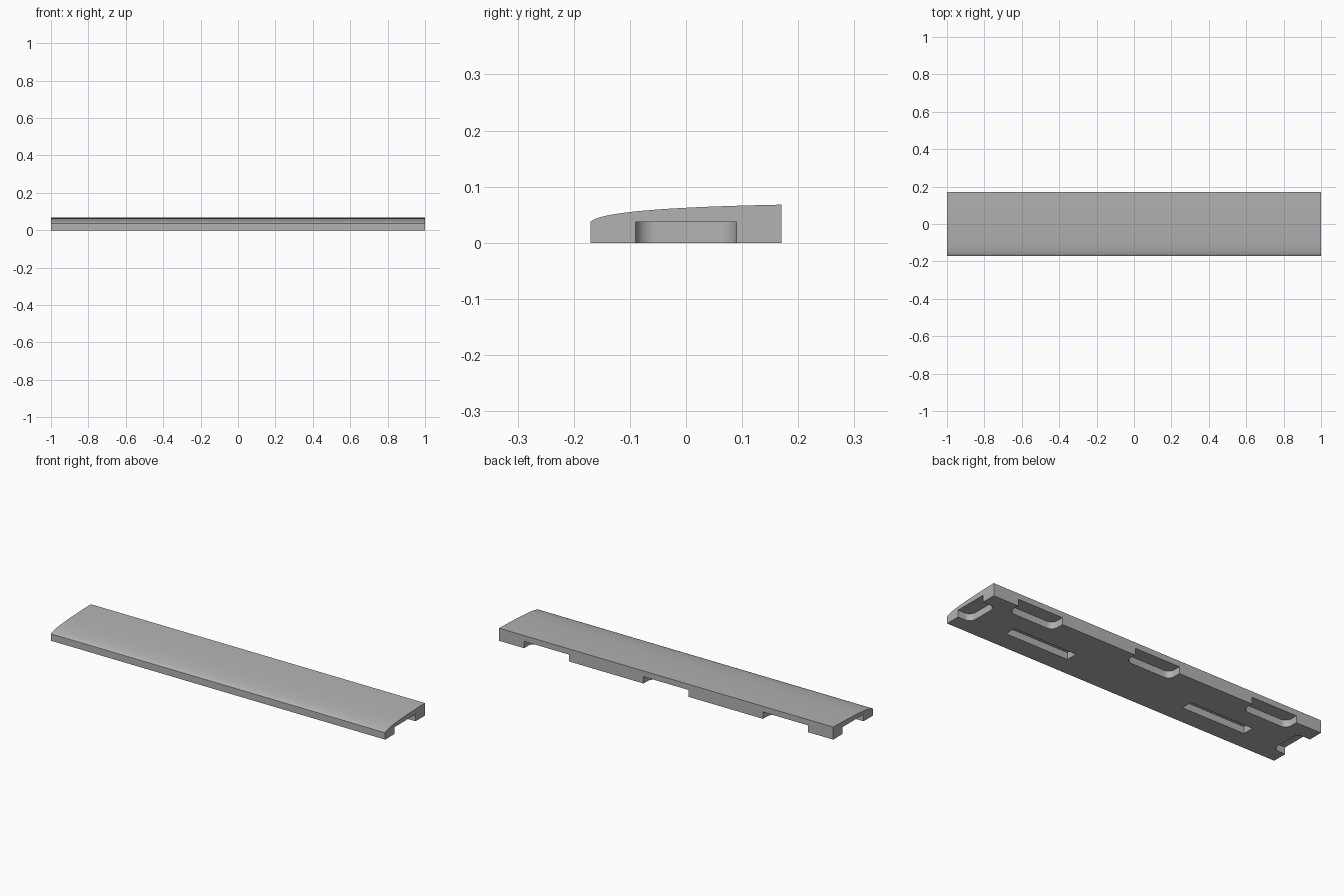
import bpy, bmesh
from mathutils import Vector
from mathutils.geometry import interpolate_bezier

cube = bpy.data.objects.get("Cube")
if cube:
    bpy.data.objects.remove(cube, do_unlink=True)

HALF_X, HALF_Y = 1.0, 0.17
RECESS_Z = 0.037

grey = bpy.data.materials.new("light grey")
grey.use_nodes = True
colour = (0.45, 0.45, 0.45, 1)
grey.diffuse_color = colour
grey.node_tree.nodes["Principled BSDF"].inputs["Base Color"].default_value = colour


def extruded(name, outline, direction):
    """Solid made by sweeping a closed outline along a direction."""
    bm = bmesh.new()
    face = bm.faces.new([bm.verts.new(p) for p in outline])
    swept = bmesh.ops.extrude_face_region(bm, geom=[face])["geom"]
    verts = [v for v in swept if isinstance(v, bmesh.types.BMVert)]
    bmesh.ops.translate(bm, verts=verts, vec=direction)
    bmesh.ops.recalc_face_normals(bm, faces=bm.faces)
    mesh = bpy.data.meshes.new(name)
    bm.to_mesh(mesh)
    bm.free()
    mesh.materials.append(grey)
    obj = bpy.data.objects.new(name, mesh)
    bpy.context.collection.objects.link(obj)
    return obj


def recess(name, x0, x1, y0, y1, radius=0.0):
    """Box cutter from below, with optional rounded vertical corners."""
    low = -0.02
    corners = [(x0, y0, low), (x1, y0, low), (x1, y1, low), (x0, y1, low)]
    obj = extruded(name, corners, (0, 0, RECESS_Z - low))
    if radius:
        bm = bmesh.new()
        bm.from_mesh(obj.data)
        upright = [e for e in bm.edges
                   if abs(e.verts[0].co.z - e.verts[1].co.z) > 0.01]
        bmesh.ops.bevel(bm, geom=upright, offset=radius, segments=8,
                        profile=0.5, affect='EDGES')
        bm.to_mesh(obj.data)
        bm.free()
    obj.hide_render = True
    return obj


# Curved cover plate: arched profile swept along its length
arch = interpolate_bezier(Vector((-HALF_Y, 0.0375)), Vector((-0.15, 0.06)),
                          Vector((0.05, 0.0655)), Vector((HALF_Y, 0.068)), 24)
profile = [(-HALF_X, p.x, p.y) for p in arch]
profile += [(-HALF_X, HALF_Y, 0), (-HALF_X, -HALF_Y, 0)]
plate = extruded("cover_plate", profile, (2 * HALF_X, 0, 0))

# Finger notches open at the back edge
cutters = [recess("back_notch_cutter", cx - 0.135, cx + 0.135,
                  HALF_Y - 0.072, HALF_Y + 0.1, 0.035)
           for cx in (-0.715, 0, 0.715)]
# End notches and the two closed slots, mirrored left and right
for side in (-1, 1):
    xs = sorted((side * (HALF_X - 0.077), side * (HALF_X + 0.1)))
    cutters.append(recess("end_notch_cutter", *xs, -0.09, 0.09, 0.035))
    xs = sorted((side * 0.352, side * 0.727))
    cutters.append(recess("slot_cutter", *xs, -0.066, -0.004))

# Carve the recesses and drop the cutters
bpy.context.view_layer.objects.active = plate
for cutter in cutters:
    mod = plate.modifiers.new("recess", 'BOOLEAN')
    mod.operation = 'DIFFERENCE'
    mod.solver = 'EXACT'
    mod.object = cutter
    bpy.ops.object.modifier_apply(modifier=mod.name)
    bpy.data.objects.remove(cutter, do_unlink=True)

bpy.ops.object.select_all(action='DESELECT')
plate.select_set(True)
bpy.ops.object.shade_smooth_by_angle(angle=0.52)
